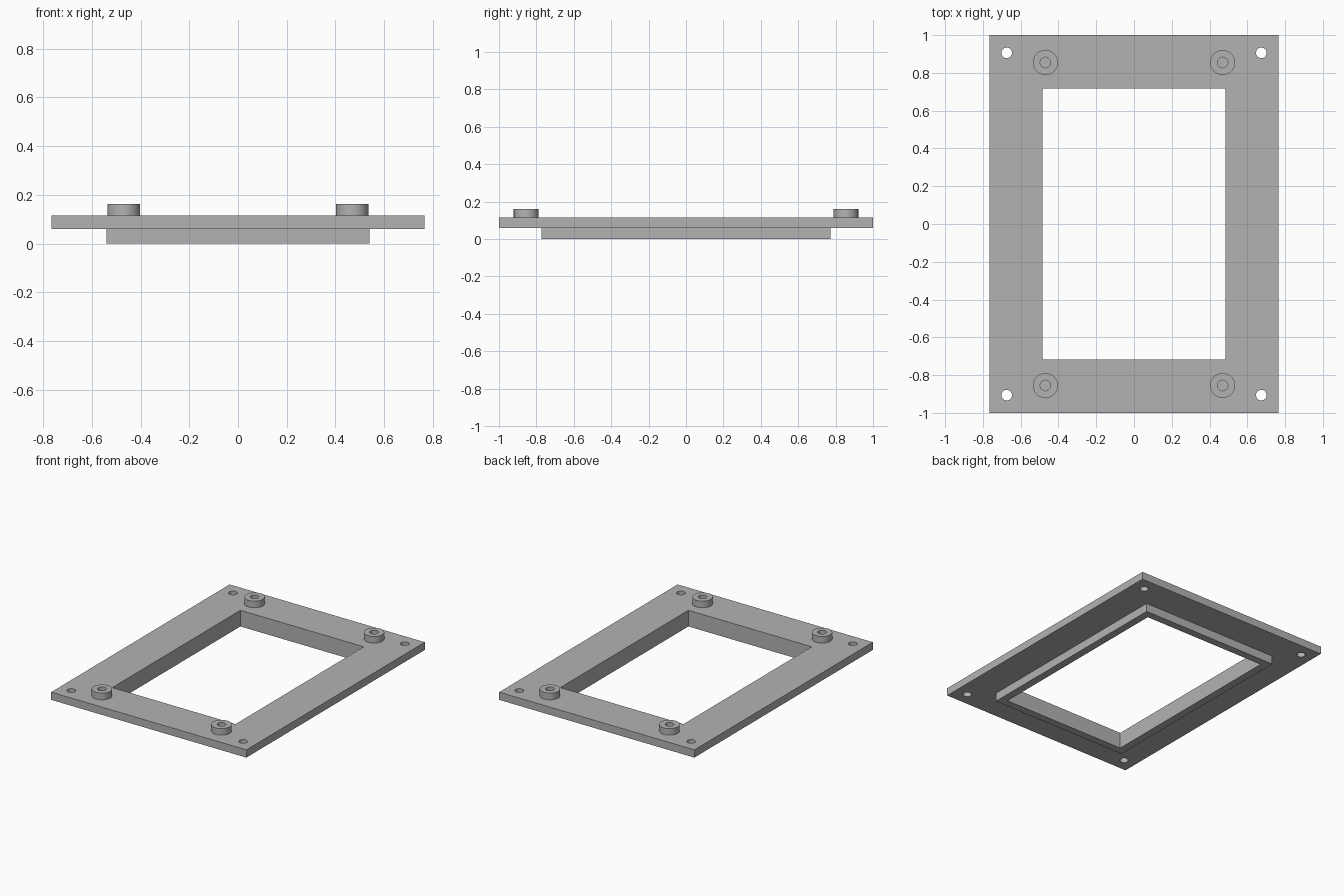
import bpy
import bmesh
from math import cos, sin, tau

if "Cube" in bpy.data.objects:
    bpy.data.objects.remove(bpy.data.objects["Cube"])

grey = bpy.data.materials.new("plain grey")
grey.use_nodes = True
colour = (0.45, 0.45, 0.45, 1)
grey.diffuse_color = colour
grey.node_tree.nodes["Principled BSDF"].inputs["Base Color"].default_value = colour

PLATE_BOTTOM, PLATE_TOP, BOSS_TOP = 0.06, 0.115, 0.162
HOLE_RADIUS = 0.028
SIDES = 48


def rectangle(x, y, z):
    return [(-x, -y, z), (x, -y, z), (x, y, z), (-x, y, z)]


def circle(cx, cy, r, z):
    return [(cx + r * cos(tau * i / SIDES), cy + r * sin(tau * i / SIDES), z)
            for i in range(SIDES)]


def loft(name, loops, closed=False, capped=False):
    """Skin a row of matching loops, optionally joining or capping its ends."""
    bm = bmesh.new()
    rings = [[bm.verts.new(p) for p in loop] for loop in loops]
    pairs = list(zip(rings, rings[1:]))
    if closed:
        pairs.append((rings[-1], rings[0]))
    for a, b in pairs:
        n = len(a)
        for i in range(n):
            j = (i + 1) % n
            bm.faces.new((a[i], a[j], b[j], b[i]))
    if capped:
        bm.faces.new(rings[0][::-1])
        bm.faces.new(rings[-1])
    bmesh.ops.recalc_face_normals(bm, faces=bm.faces)
    mesh = bpy.data.meshes.new(name)
    bm.to_mesh(mesh)
    bm.free()
    mesh.materials.append(grey)
    obj = bpy.data.objects.new(name, mesh)
    bpy.context.collection.objects.link(obj)
    return obj


def activate(obj):
    bpy.ops.object.select_all(action='DESELECT')
    obj.select_set(True)
    bpy.context.view_layer.objects.active = obj


# Rectangular frame: wide plate with a narrow lip below, around one opening
frame = loft("frame_plate", [
    rectangle(0.766, 1.0, PLATE_TOP),
    rectangle(0.766, 1.0, PLATE_BOTTOM),
    rectangle(0.539, 0.772, PLATE_BOTTOM),
    rectangle(0.539, 0.772, 0),
    rectangle(0.484, 0.718, 0),
    rectangle(0.484, 0.718, PLATE_TOP),
], closed=True)

corners = {"front_right": (-1, -1), "front_left": (1, -1),
           "back_right": (-1, 1), "back_left": (1, 1)}

for label, (sx, sy) in corners.items():
    # Screw hole through the plate corner
    cutter = loft("hole_cutter", [circle(sx * 0.674, sy * 0.906, HOLE_RADIUS, z)
                                  for z in (0.03, 0.15)], capped=True)
    cutter.hide_render = True
    hole = frame.modifiers.new("screw hole", 'BOOLEAN')
    hole.operation = 'DIFFERENCE'
    hole.solver = 'EXACT'
    hole.object = cutter
    activate(frame)
    bpy.ops.object.modifier_apply(modifier=hole.name)
    bpy.data.objects.remove(cutter)

    # Round boss with a blind hole that ends at the plate
    x, y = sx * 0.469, sy * 0.855
    boss = loft(label + "_boss", [
        circle(x, y, 0.066, PLATE_TOP), circle(x, y, 0.066, BOSS_TOP),
        circle(x, y, HOLE_RADIUS, BOSS_TOP), circle(x, y, HOLE_RADIUS, PLATE_TOP)])
    # Make the open tube face outwards
    bm = bmesh.new()
    bm.from_mesh(boss.data)
    bm.normal_update()
    if max(bm.faces, key=lambda f: f.calc_center_median().z).normal.z < 0:
        bmesh.ops.reverse_faces(bm, faces=bm.faces)
    bm.to_mesh(boss.data)
    bm.free()
    activate(boss)
    bpy.ops.object.shade_smooth_by_angle()

activate(frame)
bpy.ops.object.shade_smooth_by_angle()
